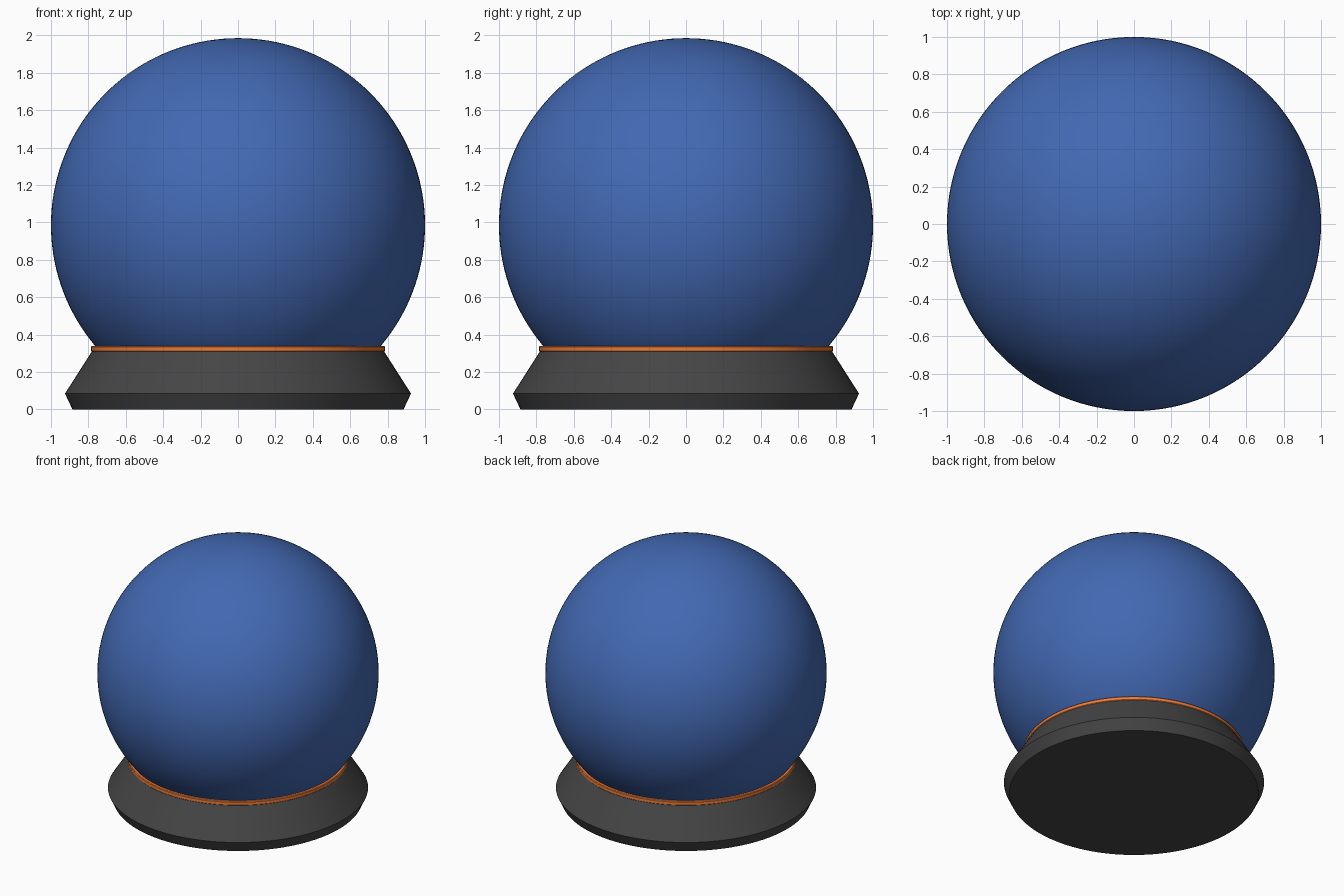
import bpy, bmesh, math
from math import sin, cos, pi

if "Cube" in bpy.data.objects:
    bpy.data.objects.remove(bpy.data.objects["Cube"])

SEGMENTS = 128


def material(name, rgb):
    mat = bpy.data.materials.new(name)
    mat.diffuse_color = (*rgb, 1)
    mat.use_nodes = True
    mat.node_tree.nodes["Principled BSDF"].inputs["Base Color"].default_value = mat.diffuse_color
    return mat


def lathe(name, profile, mat, closed=False):
    """Spin an (r, z) profile around z."""
    bm = bmesh.new()
    verts = [bm.verts.new((r, 0, z)) for r, z in profile]
    pairs = list(zip(verts, verts[1:]))
    if closed:
        pairs.append((verts[-1], verts[0]))
    edges = [bm.edges.new(p) for p in pairs]
    bmesh.ops.spin(bm, geom=verts + edges, cent=(0, 0, 0), axis=(0, 0, 1),
                   angle=2 * pi, steps=SEGMENTS, use_merge=True)
    bmesh.ops.remove_doubles(bm, verts=bm.verts, dist=1e-5)
    bmesh.ops.recalc_face_normals(bm, faces=bm.faces)
    mesh = bpy.data.meshes.new(name)
    bm.to_mesh(mesh)
    bm.free()
    mesh.materials.append(mat)
    obj = bpy.data.objects.new(name, mesh)
    bpy.context.collection.objects.link(obj)
    bpy.ops.object.select_all(action='DESELECT')
    obj.select_set(True)
    bpy.context.view_layer.objects.active = obj
    bpy.ops.object.shade_smooth_by_angle(angle=math.radians(20))
    return obj


blue = material("globe_blue", (0.055, 0.14, 0.45))
dark = material("base_dark", (0.06, 0.06, 0.06))
orange = material("trim_orange", (0.85, 0.2, 0.04))

# globe: sphere cut off just below the trim ring
CENTRE, CUT = 0.985, 0.315
start = math.asin(CUT - CENTRE)
angles = [start + (pi / 2 - start) * i / 56 for i in range(57)]
arc = [(cos(a), CENTRE + sin(a)) for a in angles[:-1]] + [(0, CENTRE + 1)]
lathe("globe", arc, blue)

# base: flared stand with an undercut foot
lathe("base", [(0, 0), (0.885, 0), (0.925, 0.085), (0.78, 0.312), (0, 0.312)], dark)

# trim ring: thin band with softened edges
lathe("trim_ring", [(0.73, 0.308), (0.781, 0.308), (0.786, 0.313),
                    (0.786, 0.335), (0.781, 0.34), (0.73, 0.34)], orange, closed=True)
